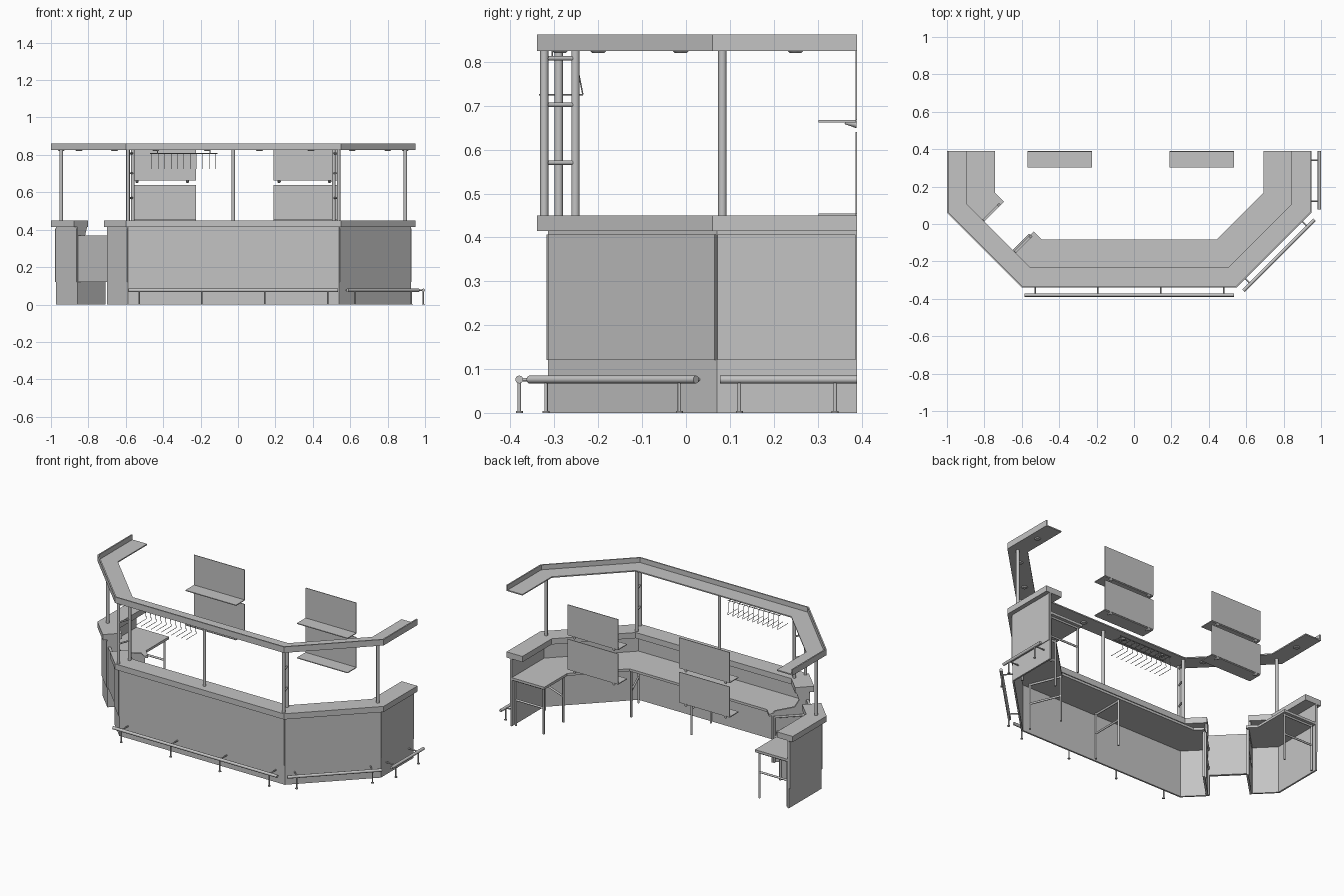
import bpy, bmesh
from math import sqrt
from mathutils import Vector

cube = bpy.data.objects.get("Cube")
if cube:
    bpy.data.objects.remove(cube, do_unlink=True)

grey = bpy.data.materials.new("plain grey")
grey.use_nodes = True
grey.diffuse_color = (0.55, 0.55, 0.55, 1)
grey.node_tree.nodes["Principled BSDF"].inputs["Base Color"].default_value = (0.55, 0.55, 0.55, 1)


def finish(name, bm):
    bmesh.ops.recalc_face_normals(bm, faces=bm.faces)
    mesh = bpy.data.meshes.new(name)
    bm.to_mesh(mesh)
    bm.free()
    mesh.materials.append(grey)
    obj = bpy.data.objects.new(name, mesh)
    bpy.context.collection.objects.link(obj)
    return obj


def offset(path, d):
    """Shift a polyline to its left with mitred corners."""
    pts = [Vector(p) for p in path]
    normals = []
    for a, b in zip(pts, pts[1:]):
        t = (b - a).normalized()
        normals.append(Vector((-t.y, t.x)))
    result = []
    for i, p in enumerate(pts):
        n, m = normals[max(i - 1, 0)], normals[min(i, len(normals) - 1)]
        result.append(p + (n + m) * d / (1 + n.dot(m)))
    return result


def strip(bm, path, d0, d1, z0, z1):
    """Add a solid band following the path between two offsets."""
    rings = []
    for p, q in zip(offset(path, d0), offset(path, d1)):
        rings.append([bm.verts.new((v.x, v.y, z)) for v, z in
                      ((p, z0), (q, z0), (q, z1), (p, z1))])
    for a, b in zip(rings, rings[1:]):
        for i in range(4):
            j = (i + 1) % 4
            bm.faces.new((a[i], a[j], b[j], b[i]))
    bm.faces.new(rings[0])
    bm.faces.new(rings[-1][::-1])


def bands(name, paths, *dims):
    bm = bmesh.new()
    for path in paths:
        strip(bm, path, *dims)
    return finish(name, bm)


def rod(bm, p, q, r, r2=None, sides=12):
    p, q = Vector(p), Vector(q)
    d = q - p
    mat = d.to_track_quat('Z', 'Y').to_matrix().to_4x4()
    mat.translation = (p + q) / 2
    new = bmesh.ops.create_cone(bm, cap_ends=True, segments=sides, radius1=r,
                                radius2=r if r2 is None else r2, depth=d.length, matrix=mat)
    for f in {f for v in new["verts"] for f in v.link_faces}:
        f.smooth = len(f.verts) == 4


def rods(name, items):
    bm = bmesh.new()
    for item in items:
        rod(bm, *item)
    return finish(name, bm)


def box(name, x0, x1, y0, y1, z0, z1):
    return bands(name, [[(x0, y0), (x1, y0)]], 0, y1 - y0, z0, z1)


# Plan of the counter: one short wing, a gate, then the long run
left_corner, left_bend = (-1, 0.06), (-0.6, -0.34)
gate_a, gate_b = (-0.8775, -0.0625), (-0.7175, -0.2225)
right_bend, right_corner = (0.55, -0.34), (0.95, 0.06)
back_left, back_right = (-1, 0.39), (0.95, 0.39)
short = [back_left, left_corner, gate_a]
long = [gate_b, left_bend, right_bend, right_corner, back_right]
whole = [back_left, left_corner, left_bend, right_bend, right_corner, back_right]

# Counter
bands("bar_top", [short, long], 0, 0.108, 0.415, 0.45)
bands("front_wall", [short, long], 0.026, 0.036, 0, 0.415)
bands("work_surface", [short, long], 0.036, 0.257, 0.285, 0.3)


def portion(path, i, a, b):
    """Part of one stretch of the wall line."""
    line = offset(path, 0.022)
    p, q = line[i], line[i + 1]
    return [p.lerp(q, a), p.lerp(q, b)]


# Facing panels above the plinth
facings = [portion(short, 0, 0.01, 0.99), portion(short, 1, 0.02, 0.98),
           portion(long, 0, 0.02, 0.98), portion(long, 1, 0.003, 0.498),
           portion(long, 1, 0.502, 0.997), portion(long, 2, 0.01, 0.99),
           portion(long, 3, 0.01, 0.99)]
bands("facing_panels", facings, 0, 0.005, 0.12, 0.407)

# Shaped end panels on both sides of the gate
inward = Vector((1, 1)) / sqrt(2)
along = Vector((1, -1)) / sqrt(2)
profile = [(0.026, 0), (0.24, 0), (0.24, 0.29), (0.22, 0.315), (0.11, 0.33),
           (0.085, 0.37), (0.1, 0.415), (0.026, 0.415)]
for name, start, side in (("gate_end_left", gate_a, -1), ("gate_end_right", gate_b, 1)):
    bm = bmesh.new()
    loops = []
    for t in (0, 0.012 * side):
        base = [Vector(start) + inward * s + along * t for s, z in profile]
        loops.append([bm.verts.new((*p, z)) for p, (s, z) in zip(base, profile)])
    bm.faces.new(loops[0])
    bm.faces.new(loops[1][::-1])
    for i in range(len(profile)):
        j = (i + 1) % len(profile)
        bm.faces.new((loops[0][i], loops[0][j], loops[1][j], loops[1][i]))
    finish(name, bm)

# Gate
bands("gate", [[gate_a, gate_b]], 0.03, 0.045, 0.12, 0.37)

# Support frames under the work surface: inner foot, direction to the wall
frames = [((0.71, 0.37), (1, 0)), ((0.71, 0.18), (0.92, -0.38)),
          ((0.44, -0.095), (0.38, -0.92)), ((0.03, -0.095), (0, -1)),
          ((-0.56, -0.06), (-0.71, -0.71)), ((-0.72, 0.11), (-0.71, -0.71)),
          ((-0.76, 0.37), (-1, 0))]
items = []
for foot, way in frames:
    a = Vector(foot)
    b = a + Vector(way) * 0.19
    items += [((*a, 0), (*a, 0.285), 0.006), ((*b, 0), (*b, 0.285), 0.006)]
    items += [((*a, z), (*b, z), 0.006) for z in (0.16, 0.279)]
rods("support_frames", items)

# Canopy: thin shelf with an upright fascia
bands("canopy_shelf", [whole], 0, 0.108, 0.825, 0.832)
bands("canopy_fascia", [whole], 0, 0.008, 0.825, 0.862)

# Posts, doubled up with rungs at the bends
items = [((x, y, 0.45), (x, y, 0.826), 0.0095)
         for x, y in ((-0.945, 0.083), (-0.025, -0.29), (0.895, 0.083))]
for s in (-1, 1):
    a = Vector((-0.025 + s * 0.563, -0.323))
    b = Vector((-0.025 + s * 0.537, -0.252))
    items += [((*p, 0.45), (*p, 0.826), 0.0095) for p in (a, b)]
    items += [((*a, z), (*b, z), 0.005) for z in (0.57, 0.702, 0.808)]
rods("canopy_posts", items)

# Downlights
spots = [(x, -0.287) for x in (-0.44, -0.165, 0.115, 0.39)]
for s in (-1, 1):
    spots += [(-0.025 + s * x, y) for x, y in ((0.635, -0.2), (0.825, -0.012), (0.92, 0.25))]
rods("downlights", [((x, y, 0.826), (x, y, 0.82), 0.019, 0.013, 20) for x, y in spots])

# Hanging glass rack
items = [((-0.47, y, 0.808), (-0.11, y, 0.808), 0.002) for y in (-0.305, -0.248)]
for i in range(11):
    x = -0.46 + i * 0.034
    pts = [(x, -0.335, 0.725), (x, -0.235, 0.725), (x, -0.245, 0.775), (x, -0.248, 0.808),
           (x, -0.305, 0.808)]
    items += [(p, q, 0.0015, None, 6) for p, q in zip(pts, pts[1:])]
for x in (-0.43, -0.15):
    items.append(((x, -0.305, 0.808), (x, -0.305, 0.826), 0.002))
rods("glass_rack", items)

# Back panels with shelves and bracket lamps
for side, x0 in (("left", 0.19), ("right", -0.57)):
    x1 = x0 + 0.345
    for level, z in (("lower", 0.455), ("upper", 0.667)):
        label = level + "_" + side
        box("back_panel_" + label, x0, x1, 0.386, 0.39, z, z + 0.185)
        box("shelf_" + label, x0, x1, 0.302, 0.387, z - 0.005, z)
        rods("shelf_brackets_" + label,
             [((x, 0.389, z - 0.009), (x, 0.362, z - 0.006), 0.009, 0.003)
              for x in (x0 + 0.03, x1 - 0.045)])

# Foot rails: ends, feet along each rail, direction to the wall
rails = [((-0.585, -0.38), (0.535, -0.38), (0.05, 0.35, 0.65, 0.95), (0, 1)),
         ((0.585, -0.357), (0.965, 0.023), (0.1, 0.9), (-0.71, 0.71)),
         ((0.991, 0.078), (0.991, 0.39), (0.14, 0.84), (-1, 0))]
items = []
for a, b, stops, way in rails:
    a, b = Vector(a), Vector(b)
    items.append(((*a, 0.076), (*b, 0.076), 0.009))
    for t in stops:
        p = a.lerp(b, t)
        items += [((*p, 0), (*p, 0.076), 0.004), ((*p, 0), (*p, 0.004), 0.008),
                  ((*p, 0.076), (*(p + Vector(way) * 0.07), 0.076), 0.004)]
rods("foot_rails", items)
